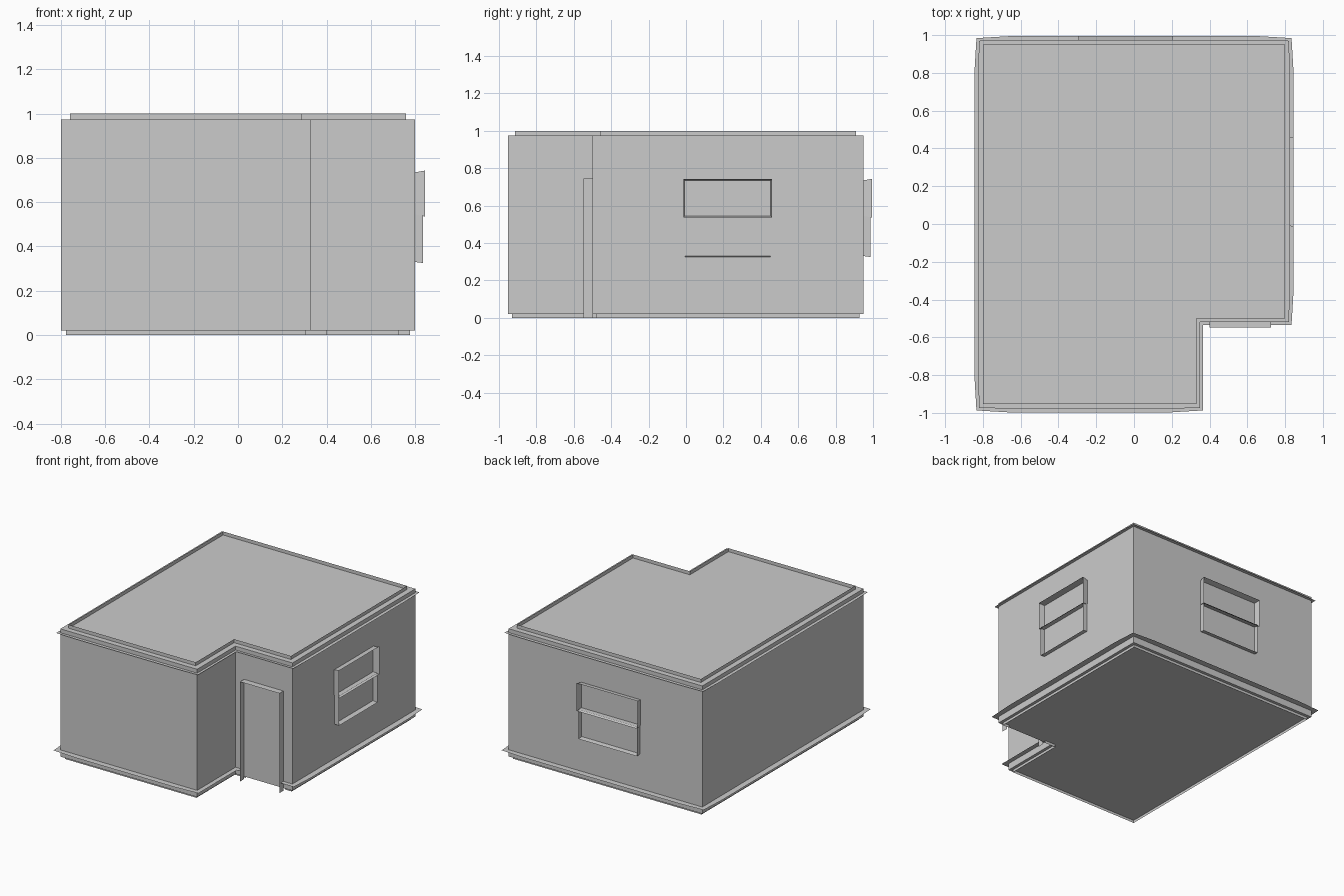
import bpy, bmesh
from mathutils import Vector

if "Cube" in bpy.data.objects:
    bpy.data.objects.remove(bpy.data.objects["Cube"], do_unlink=True)

grey = bpy.data.materials.new("plain_grey")
grey.use_nodes = True
grey.diffuse_color = (0.6, 0.6, 0.6, 1)
grey.node_tree.nodes["Principled BSDF"].inputs["Base Color"].default_value = (0.6, 0.6, 0.6, 1)


def finish(name, bm):
    mesh = bpy.data.meshes.new(name)
    bm.to_mesh(mesh)
    bm.free()
    mesh.materials.append(grey)
    obj = bpy.data.objects.new(name, mesh)
    bpy.context.collection.objects.link(obj)
    return obj


def strip(name, rows, closed=False):
    """Thin sheet joining two matching rows of points."""
    bm = bmesh.new()
    a, b = [[bm.verts.new(p) for p in row] for row in rows]
    n = len(a)
    for i in range(n if closed else n - 1):
        j = (i + 1) % n
        bm.faces.new((a[i], a[j], b[j], b[i]))
    return finish(name, bm)


# Floor outline, counter-clockwise, starting and ending at the doorway
DOOR_L, DOOR_R, DOOR_Y = 0.725, 0.40, -0.5
CORNERS = [Vector(p) for p in [(0.8, DOOR_Y), (0.8, 0.95), (-0.8, 0.95),
                               (-0.8, -0.953), (0.33, -0.953), (0.33, DOOR_Y)]]
OPEN_PATH = [Vector((DOOR_L, DOOR_Y))] + CORNERS + [Vector((DOOR_R, DOOR_Y))]


def outward(a, b):
    d = (b - a).normalized()
    return Vector((d.y, -d.x))


def offset(path, dist, closed):
    """Move every path corner outward by dist along both of its walls."""
    result, n = [], len(path)
    for i, p in enumerate(path):
        move = Vector((0, 0))
        if closed or i > 0:
            move += outward(path[i - 1], p)
        if closed or i < n - 1:
            move += outward(p, path[(i + 1) % n])
        result.append(p + move * dist)
    return result


def at_height(points, z):
    return [(p.x, p.y, z) for p in points]


def ledge(name, path, closed, z, corner, middle):
    """Flat ledge around the walls, drawn in slightly towards the corners."""
    outer_corners = offset(path, corner, closed)
    inner, outer = [], []
    n = len(path)
    for i in range(n):
        p, q = path[i], path[(i + 1) % n]
        inner.append(p)
        outer.append(outer_corners[i])
        if (closed or i < n - 1) and (q - p).length > 0.8:
            d = (q - p).normalized() * 0.15
            for m in (p + d, q - d):
                inner.append(m)
                outer.append(m + outward(p, q) * middle)
    return strip(name, (at_height(inner, z), at_height(outer, z)), closed)


# Solid block of walls, floor and ceiling
bm = bmesh.new()
base = bm.faces.new([bm.verts.new(p) for p in at_height(CORNERS, 0.02)])
ext = bmesh.ops.extrude_face_region(bm, geom=[base], use_keep_orig=True)
top = [v for v in ext["geom"] if isinstance(v, bmesh.types.BMVert)]
bmesh.ops.translate(bm, verts=top, vec=(0, 0, 0.954))
bmesh.ops.recalc_face_normals(bm, faces=bm.faces)
finish("room_walls", bm)

# Trim: upright roof rim, floor skirt, and the two ledges
rim = offset(CORNERS, -0.04, True)
strip("roof_rim", (at_height(rim, 0.974), at_height(rim, 1.0)), True)
skirt = offset(OPEN_PATH, -0.022, False)
strip("floor_skirt", (at_height(skirt, 0), at_height(skirt, 0.02)))
ledge("crown_ledge", CORNERS, True, 0.945, 0.02, 0.025)
ledge("base_ledge", OPEN_PATH, False, 0.07, 0.034, 0.045)

# Door casing: open-fronted sides and head
casing = [(DOOR_R, 0), (DOOR_R, 0.745), (DOOR_L, 0.745), (DOOR_L, 0)]
strip("door_casing", [[(x, y, z) for x, z in casing] for y in (DOOR_Y, -0.548)])


def rect(half, low, high):
    return [(-half, low), (half, low), (half, high), (-half, high)]


def window(name, place):
    """Two open-fronted sash frames; place maps (along, out, z) to the wall."""
    sashes = {"upper": (rect(0.23, 0.545, 0.735), rect(0.237, 0.535, 0.743), 0.045),
              "lower": (rect(0.228, 0.33, 0.545), rect(0.228, 0.325, 0.545), 0.036)}
    for part, (back, front, depth) in sashes.items():
        strip(f"{name}_{part}_sash", ([place(s, 0, z) for s, z in back],
                                      [place(s, depth, z) for s, z in front]), True)


window("side_window", lambda s, out, z: (0.8 + out, 0.223 + s, z))
window("back_window", lambda s, out, z: (-0.045 - s * 1.06, 0.95 + out, z))
